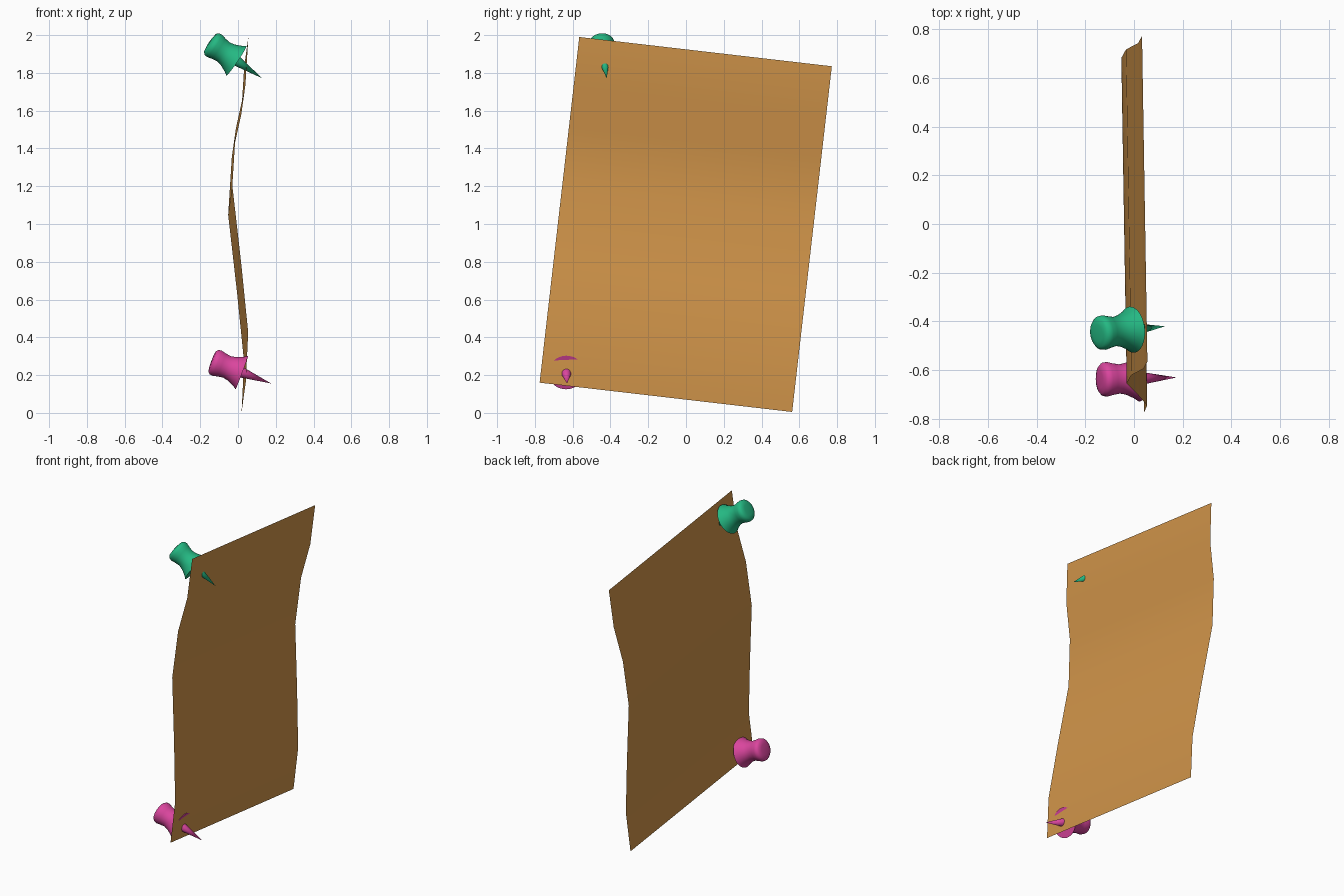
import bpy, bmesh, math
from mathutils import Vector

if "Cube" in bpy.data.objects:
    bpy.data.objects.remove(bpy.data.objects["Cube"])


def material(name, rgb):
    m = bpy.data.materials.new(name)
    m.diffuse_color = (*rgb, 1)
    m.use_nodes = True
    m.node_tree.nodes["Principled BSDF"].inputs["Base Color"].default_value = m.diffuse_color
    return m


tan = material("tan paper", (0.64, 0.30, 0.068))
green = material("green plastic", (0.018, 0.48, 0.225))
pink = material("pink plastic", (0.70, 0.06, 0.34))


def finish(name, bm, mat, angle):
    mesh = bpy.data.meshes.new(name)
    bm.to_mesh(mesh)
    bm.free()
    ob = bpy.data.objects.new(name, mesh)
    bpy.context.collection.objects.link(ob)
    mesh.materials.append(mat)
    bpy.ops.object.select_all(action='DESELECT')
    ob.select_set(True)
    bpy.context.view_layer.objects.active = ob
    bpy.ops.object.shade_smooth_by_angle(angle=math.radians(angle))
    return ob


# Wavy paper sheet: (fraction down the sheet, sideways bend)
WAVE = [(0, .044), (.14, .028), (.264, -.022), (.43, -.041),
        (.655, .006), (.855, .043), (1, .03)]
bm = bmesh.new()
rows = []
for v, x in WAVE:
    near = bm.verts.new((x + .011, -.565 - .21 * v, 1.99 - 1.83 * v))
    far = bm.verts.new((x - .011, .772 - .21 * v, 1.835 - 1.83 * v))
    rows.append((near, far))
for (a, b), (c, d) in zip(rows, rows[1:]):
    bm.faces.new((a, c, d, b))
finish("paper_sheet", bm, tan, 40)

# Push pin profile from the needle tip to the cap: (radius, height)
PIN = [(0, 0), (.028, .165), (.095, .165), (.083, .182), (.066, .22),
       (.06, .25), (.065, .28), (.071, .305), (.069, .322), (.058, .333),
       (.035, .337), (0, .338)]


def push_pin(name, tip, cap, mat):
    bm = bmesh.new()
    vs = [bm.verts.new((r, 0, z)) for r, z in PIN]
    es = [bm.edges.new(p) for p in zip(vs, vs[1:])]
    bmesh.ops.spin(bm, geom=vs + es, cent=(0, 0, 0), axis=(0, 0, 1),
                   angle=math.tau, steps=32, use_duplicate=False)
    bmesh.ops.remove_doubles(bm, verts=bm.verts, dist=1e-4)
    bmesh.ops.recalc_face_normals(bm, faces=bm.faces)
    ob = finish(name, bm, mat, 40)
    ob.location = tip
    ob.rotation_euler = (Vector(cap) - Vector(tip)).to_track_quat('Z', 'Y').to_euler()


push_pin("upper_push_pin", (.127, -.42, 1.772), (-.146, -.448, 1.958), green)
push_pin("lower_push_pin", (.175, -.63, .156), (-.132, -.638, .271), pink)
